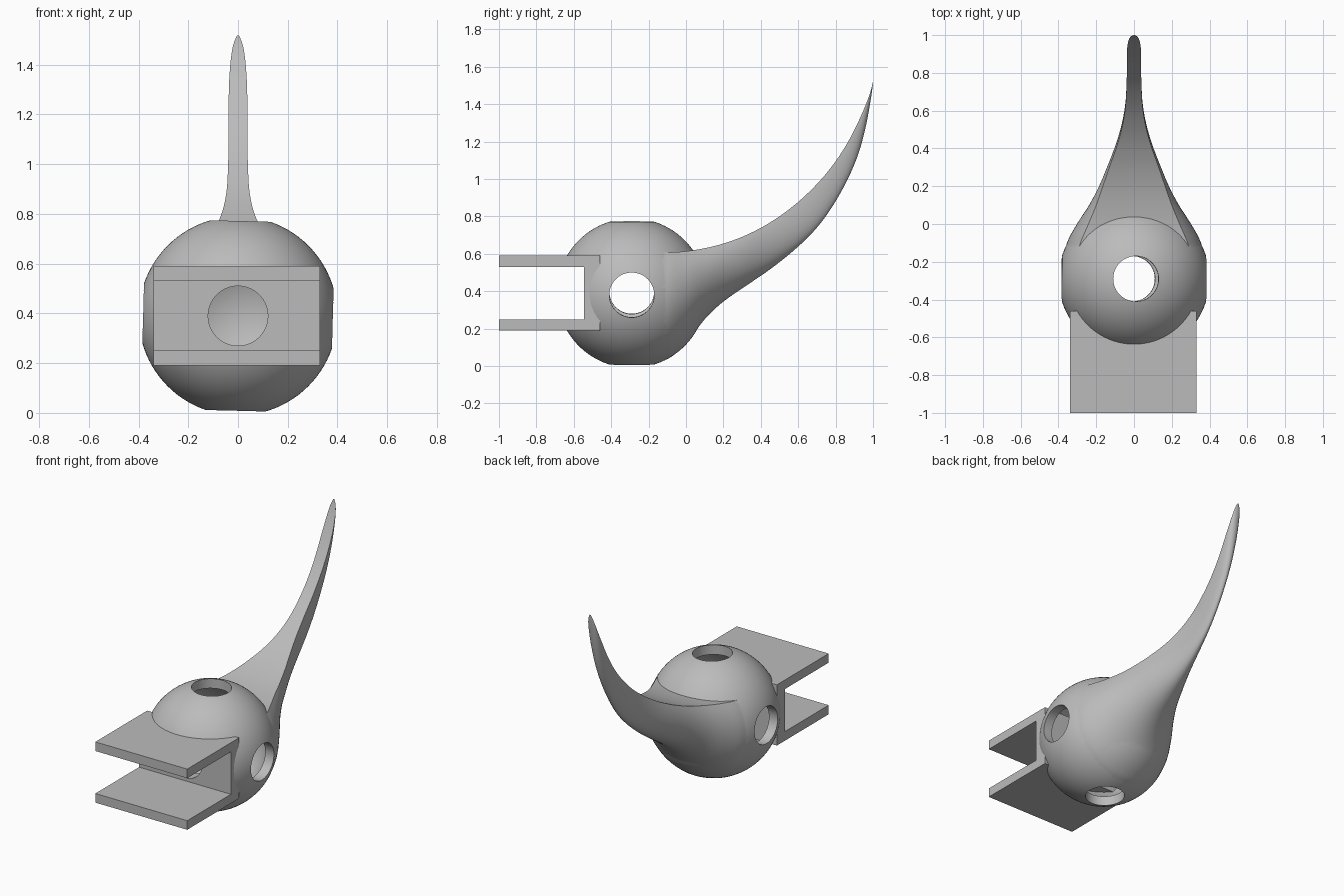
import bpy, bmesh, math
from mathutils import Vector, Matrix

start = bpy.data.objects.get("Cube")
if start:
    bpy.data.objects.remove(start, do_unlink=True)

grey = bpy.data.materials.new("plain_grey")
grey.use_nodes = True
COLOUR = (0.5, 0.5, 0.5, 1)
grey.diffuse_color = COLOUR
grey.node_tree.nodes["Principled BSDF"].inputs["Base Color"].default_value = COLOUR

CENTRE = Vector((0, -0.29, 0.39))
RADIUS, SHELL, HOLE = 0.4, 0.06, 0.12
TILT = Matrix.Rotation(math.radians(1.5), 4, 'Y')


def make(name, bm):
    bmesh.ops.recalc_face_normals(bm, faces=bm.faces)
    mesh = bpy.data.meshes.new(name)
    bm.to_mesh(mesh)
    bm.free()
    mesh.materials.append(grey)
    obj = bpy.data.objects.new(name, mesh)
    bpy.context.collection.objects.link(obj)
    return obj


def box(name, low, high):
    low, high = Vector(low), Vector(high)
    bm = bmesh.new()
    bmesh.ops.create_cube(bm, size=1)
    for v in bm.verts:
        v.co = (low + high) / 2 + v.co * (high - low)
    return make(name, bm)


def ball(name, radius):
    bm = bmesh.new()
    bmesh.ops.create_uvsphere(bm, u_segments=96, v_segments=48, radius=radius,
                              matrix=Matrix.Translation(CENTRE))
    return make(name, bm)


def bore(name, rotation, length=2):
    bm = bmesh.new()
    bmesh.ops.create_cone(bm, cap_ends=True, segments=64, radius1=HOLE,
                          radius2=HOLE, depth=length,
                          matrix=Matrix.Translation(CENTRE) @ rotation)
    return make(name, bm)


def combine(obj, other, operation):
    bpy.context.view_layer.objects.active = obj
    mod = obj.modifiers.new(operation, 'BOOLEAN')
    mod.operation, mod.solver, mod.object = operation, 'EXACT', other
    bpy.ops.object.modifier_apply(modifier=mod.name)
    bpy.data.objects.remove(other, do_unlink=True)


def smooth(obj):
    bpy.ops.object.select_all(action='DESELECT')
    obj.select_set(True)
    bpy.context.view_layer.objects.active = obj
    bpy.ops.object.shade_smooth_by_angle(angle=math.radians(30))


def catmull(a, b, c, d, t):
    return [(2 * q + (r - p) * t + (2 * p - 5 * q + 4 * r - s) * t ** 2
             + (3 * q - p - 3 * r + s) * t ** 3) / 2
            for p, q, r, s in zip(a, b, c, d)]


# Curved horn stations: top y, top z, belly y, belly z, half width, rim angle
STATIONS = [
    (-.22, .605, -.22, .01, .38, 34),
    (-.1, .607, -.1, .037, .355, 37),
    (0, .614, 0, .12, .302, 37),
    (.1, .63, .1, .25, .238, 33),
    (.2, .655, .2, .345, .185, 27),
    (.31, .695, .33, .435, .137, 22),
    (.42, .75, .46, .525, .093, 18),
    (.52, .815, .59, .63, .063, 12),
    (.62, .895, .7, .74, .046, 8),
    (.72, .995, .79, .865, .04, 4),
    (.8, 1.095, .87, 1.01, .038, 0),
    (.87, 1.205, .925, 1.145, .038, 0),
    (.93, 1.325, .96, 1.275, .036, 0),
    (.97, 1.42, .982, 1.39, .029, 0),
    (.99, 1.48, .994, 1.465, .019, 0),
    (.999, 1.518, 1, 1.515, .004, 0),
]


def horn(name, steps=4, arc=40):
    last = len(STATIONS) - 1
    rows = []
    for i in range(last):
        a, b = STATIONS[max(i - 1, 0)], STATIONS[i]
        c, d = STATIONS[i + 1], STATIONS[min(i + 2, last)]
        rows += [catmull(a, b, c, d, k / steps) for k in range(steps)]
    rows.append(STATIONS[last])

    # Each section is an ellipse with its upper part cut off flat
    bm = bmesh.new()
    rings = []
    for ty, tz, by, bz, width, angle in rows:
        rim = math.radians(max(angle, 0))
        top, belly = Vector((0, ty, tz)), Vector((0, by, bz))
        down = belly - top
        depth = down.length / (1 + math.sin(rim))
        down.normalize()
        middle = top + down * depth * math.sin(rim)
        ring = []
        for k in range(arc + 1):
            t = rim - (math.pi + 2 * rim) * k / arc
            point = middle - down * depth * math.sin(t)
            point.x = width * math.cos(t)
            ring.append(bm.verts.new(point))
        rings.append(ring)
    for r, s in zip(rings, rings[1:]):
        for k in range(arc + 1):
            n = (k + 1) % (arc + 1)
            bm.faces.new((r[k], r[n], s[n], s[k]))
    bm.faces.new(rings[0])
    bm.faces.new(rings[-1])
    return make(name, bm)


QUARTER = math.pi / 2
ALONG_X = TILT @ Matrix.Rotation(QUARTER, 4, 'Y')
ALONG_Y = Matrix.Rotation(QUARTER, 4, 'X')

# Hollow ball with the horn growing out of its back
body = ball("ball_and_horn", RADIUS)
combine(body, horn("horn"), 'UNION')
combine(body, ball("cavity", RADIUS - SHELL), 'DIFFERENCE')
combine(body, bore("side_bore", ALONG_X), 'DIFFERENCE')
combine(body, bore("upright_bore", TILT), 'DIFFERENCE')
combine(body, box("bracket_seat", (-.335, -1.2, .195), (.325, -.5, .585)), 'DIFFERENCE')
smooth(body)

# Channel bracket: two plates joined by a pierced web
bracket = box("channel_bracket", (-.34, -1, .19), (.33, -.46, .59))
combine(bracket, box("slot", (-1, -1.5, .25), (1, -.545, .53)), 'DIFFERENCE')
combine(bracket, bore("front_bore", ALONG_Y @ Matrix.Translation((0, 0, .2)), .4), 'DIFFERENCE')
smooth(bracket)
